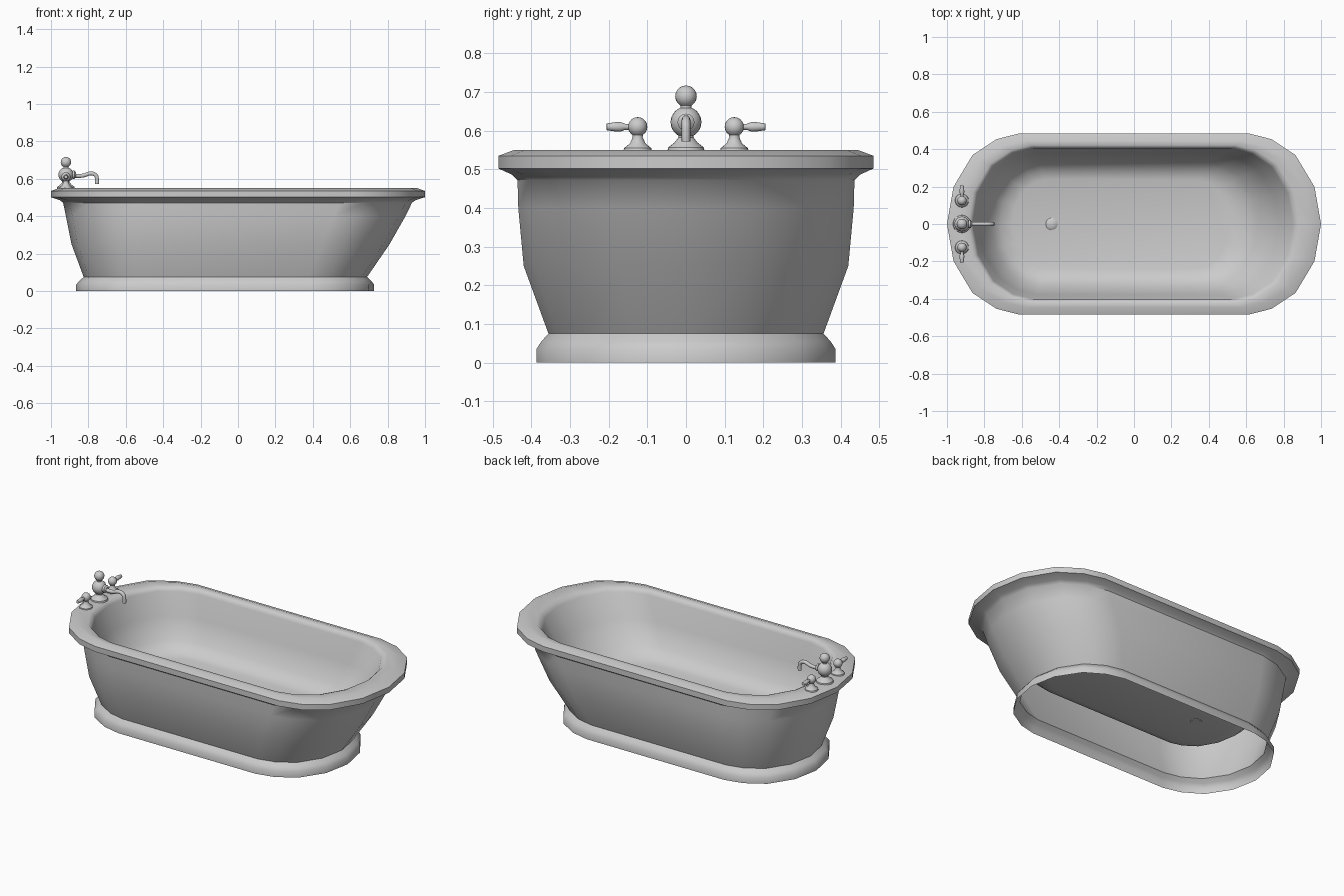
import bpy, bmesh, math
from mathutils import Vector

if "Cube" in bpy.data.objects:
    bpy.data.objects.remove(bpy.data.objects["Cube"])


def finish(name, bm, angle=35):
    bmesh.ops.recalc_face_normals(bm, faces=bm.faces)
    me = bpy.data.meshes.new(name)
    bm.to_mesh(me)
    bm.free()
    ob = bpy.data.objects.new(name, me)
    bpy.context.collection.objects.link(ob)
    bpy.context.view_layer.objects.active = ob
    bpy.ops.object.select_all(action='DESELECT')
    ob.select_set(True)
    bpy.ops.object.shade_smooth_by_angle(angle=math.radians(angle))
    return ob


# End-cap outline as fractions of cap length and half width
CAP = [(1, 0), (0.91, 0.41), (0.65, 0.76), (0.32, 0.935), (0, 1)]


def outline(xl, xr, w, cap, z):
    right = [(xr - cap + cap * a, w * b) for a, b in CAP]
    left = [(xl + cap - cap * a, w * b) for a, b in CAP]
    top = right + left[::-1]
    low = [(x, -y) for x, y in top[1:-1]][::-1]
    return [(x, y, z) for x, y in top + low]


def loft(name, levels, cap_end=False):
    bm = bmesh.new()
    rings = [[bm.verts.new(p) for p in outline(*lv)] for lv in levels]
    n = len(rings[0])
    for a, b in zip(rings, rings[1:]):
        for i in range(n):
            j = (i + 1) % n
            bm.faces.new((a[i], a[j], b[j], b[i]))
    if cap_end:
        bm.faces.new(rings[-1])
    return finish(name, bm, 42)


def lathe(name, profile, loc, axis=(0, 0, 1), seg=20):
    """Revolve (radius, height) points around an axis."""
    bm = bmesh.new()
    vs = [bm.verts.new((r, 0, h)) for r, h in profile]
    es = [bm.edges.new(e) for e in zip(vs, vs[1:])]
    bmesh.ops.spin(bm, geom=vs + es, cent=(0, 0, 0), axis=(0, 0, 1),
                   angle=math.tau, steps=seg)
    bmesh.ops.remove_doubles(bm, verts=bm.verts, dist=1e-5)
    ob = finish(name, bm)
    ob.rotation_mode = 'QUATERNION'
    ob.rotation_quaternion = Vector((0, 0, 1)).rotation_difference(Vector(axis))
    ob.location = loc
    return ob


def ball(r, h, a0=-70, a1=90, n=8):
    """Arc of a sphere for use inside a lathe profile."""
    out = []
    for i in range(n + 1):
        t = math.radians(a0 + (a1 - a0) * i / n)
        out.append((max(0, r * math.cos(t)), h + r * math.sin(t)))
    return out


# Open plinth skirt: left x, right x, half width, cap length, z
loft("base_plinth", [
    (-0.865, 0.727, 0.387, 0.34, 0.0),
    (-0.865, 0.727, 0.387, 0.34, 0.035),
    (-0.848, 0.712, 0.374, 0.33, 0.055),
    (-0.825, 0.69, 0.356, 0.31, 0.075)])

# Outer wall, rolled rim, inner basin and floor in one skin
loft("tub", [
    (-0.825, 0.69, 0.356, 0.31, 0.075),
    (-0.89, 0.81, 0.42, 0.36, 0.25),
    (-0.92, 0.895, 0.434, 0.38, 0.40),
    (-0.935, 0.93, 0.436, 0.385, 0.472),
    (-0.953, 0.95, 0.45, 0.387, 0.486),
    (-1.0, 1.0, 0.485, 0.39, 0.502),
    (-1.0, 1.0, 0.485, 0.39, 0.535),
    (-0.96, 0.96, 0.445, 0.38, 0.55),
    (-0.89, 0.885, 0.42, 0.34, 0.549),
    (-0.873, 0.865, 0.41, 0.33, 0.542),
    (-0.862, 0.848, 0.402, 0.32, 0.525),
    (-0.83, 0.775, 0.378, 0.31, 0.39),
    (-0.765, 0.66, 0.33, 0.26, 0.27),
    (-0.715, 0.58, 0.285, 0.22, 0.225),
    (-0.65, 0.51, 0.24, 0.18, 0.21)], cap_end=True)

# Shallow domed drain plug set through the floor
lathe("drain_plug", [(0, -0.003), (0.032, -0.003), (0.032, 0.001), (0.026, 0.005),
                     (0.014, 0.009), (0, 0.01)], (-0.44, 0, 0.21))

# Faucet body: flared foot, large ball, neck, small finial ball
FX = -0.92
lathe("faucet_body",
      [(0, 0), (0.048, 0), (0.046, 0.01), (0.03, 0.022), (0.02, 0.035)]
      + ball(0.04, 0.075, -60, 60)
      + [(0.014, 0.112)] + ball(0.028, 0.142, -60, 90), (FX, 0, 0.547))
lathe("spout_collar", [(0.022, 0), (0.022, 0.012), (0.012, 0.02)],
      (FX + 0.034, 0, 0.622), (1, 0, 0), 16)

# Curved spout: level run, slight rise, tight bend straight down
cu = bpy.data.curves.new("spout", 'CURVE')
cu.dimensions = '3D'
cu.bevel_depth = 0.011
cu.bevel_resolution = 3
cu.use_fill_caps = True
sp = cu.splines.new('BEZIER')
path = [(FX + 0.03, 0.617), (-0.83, 0.617), (-0.785, 0.629), (-0.76, 0.618),
        (-0.754, 0.595), (-0.754, 0.572)]
sp.bezier_points.add(len(path) - 1)
for bp, (x, z) in zip(sp.bezier_points, path):
    bp.co = (x, 0, z)
    bp.handle_left_type = bp.handle_right_type = 'AUTO'
sp.resolution_u = 4
bpy.context.collection.objects.link(bpy.data.objects.new("spout", cu))

# Pair of taps with outward levers
for side, s in (("left", -1), ("right", 1)):
    y = 0.125 * s
    lathe("tap_" + side,
          [(0, 0), (0.037, 0), (0.035, 0.008), (0.02, 0.02), (0.013, 0.036)]
          + ball(0.025, 0.063, -58, 90), (FX, y, 0.547))
    lathe("tap_lever_" + side,
          [(0.008, 0.015), (0.008, 0.032), (0.013, 0.045), (0.012, 0.06),
           (0.009, 0.08), (0, 0.081)], (FX, y, 0.61), (0, s, 0), 14)
